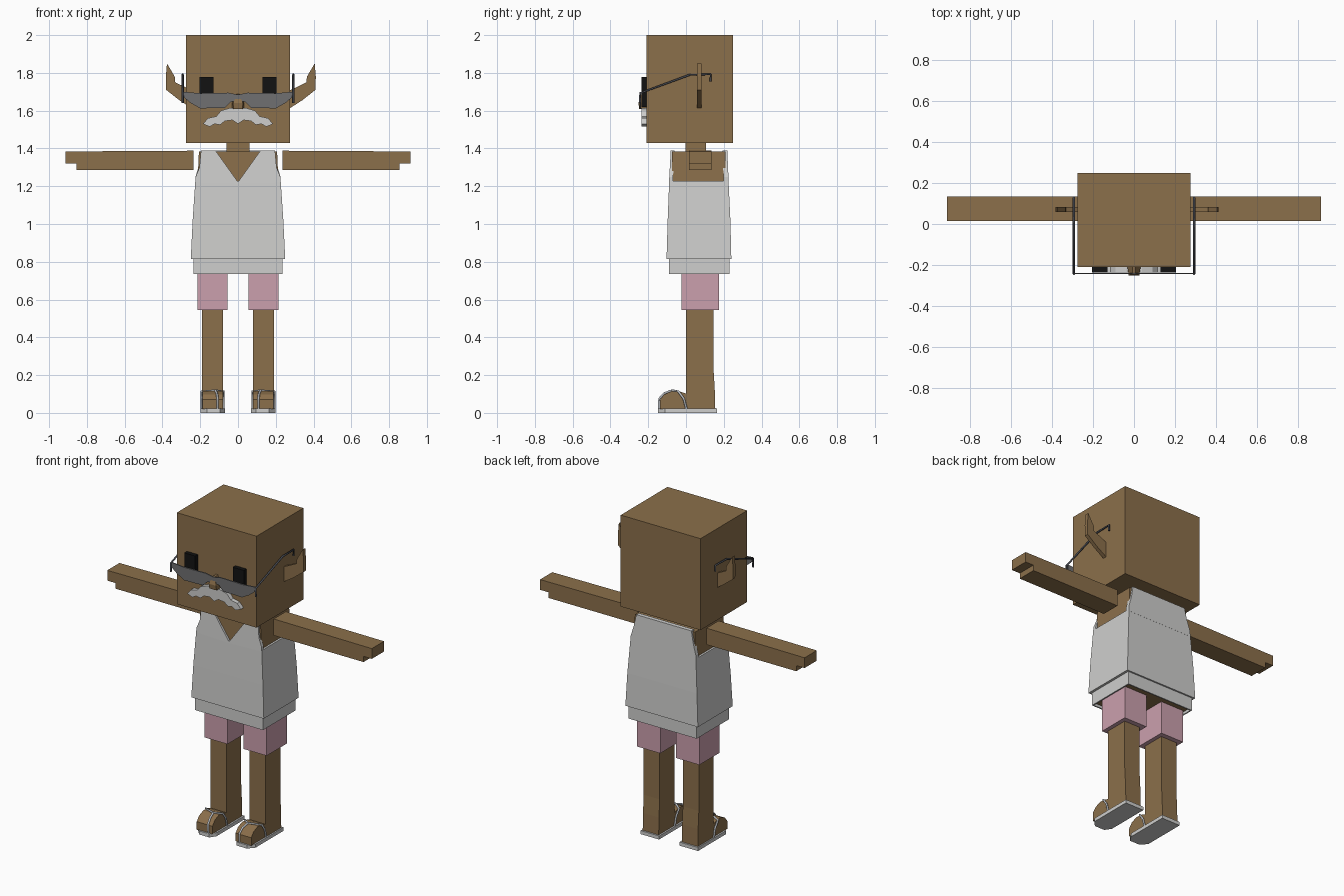
import bpy, bmesh

cube = bpy.data.objects.get("Cube")
if cube:
    bpy.data.objects.remove(cube, do_unlink=True)


def material(name, rgb):
    m = bpy.data.materials.new(name)
    m.use_nodes = True
    m.diffuse_color = (*rgb, 1)
    m.node_tree.nodes["Principled BSDF"].inputs["Base Color"].default_value = (*rgb, 1)
    return m


SKIN = material("skin brown", (0.26, 0.16, 0.07))
SHIRT = material("off white", (0.62, 0.62, 0.61))
PINK = material("shorts pink", (0.60, 0.35, 0.42))
BLACK = material("eye black", (0.006, 0.006, 0.006))
LENS = material("lens grey", (0.16, 0.16, 0.165))
FRAME = material("frame dark grey", (0.06, 0.065, 0.08))
STRAP = material("strap grey", (0.50, 0.52, 0.55))


def link(name, mesh, mat):
    mesh.materials.clear()
    mesh.materials.append(mat)
    ob = bpy.data.objects.new(name, mesh)
    bpy.context.collection.objects.link(ob)
    return ob


def loft(name, rings, mat, caps=True):
    """Join equal-length rings of points, capping both ends or closing the loop."""
    bm = bmesh.new()
    vs = [[bm.verts.new(p) for p in r] for r in rings]
    n = len(rings[0])
    pairs = list(zip(vs, vs[1:])) + ([] if caps else [(vs[-1], vs[0])])
    for a, b in pairs:
        for i in range(n):
            j = (i + 1) % n
            bm.faces.new((a[i], a[j], b[j], b[i]))
    if caps:
        bm.faces.new(vs[0])
        bm.faces.new(vs[-1])
    bmesh.ops.recalc_face_normals(bm, faces=bm.faces)
    mesh = bpy.data.meshes.new(name)
    bm.to_mesh(mesh)
    bm.free()
    return link(name, mesh, mat)


def prism(name, pts, axis, lo, hi, mat):
    """Extrude a flat outline along one axis."""
    place = {"x": lambda p, d: (d, p[0], p[1]),
             "y": lambda p, d: (p[0], d, p[1]),
             "z": lambda p, d: (p[0], p[1], d)}[axis]
    return loft(name, [[place(p, d) for p in pts] for d in (lo, hi)], mat)


def rect(x0, x1, y0, y1, z):
    return [(x0, y0, z), (x1, y0, z), (x1, y1, z), (x0, y1, z)]


def box(name, x, y, z, mat):
    return loft(name, [rect(*x, *y, h) for h in z], mat)


def tube(name, pts, radius, mat):
    cu = bpy.data.curves.new(name, "CURVE")
    cu.dimensions = "3D"
    cu.bevel_depth = radius
    cu.bevel_resolution = 1
    cu.use_fill_caps = True
    sp = cu.splines.new("POLY")
    sp.points.add(len(pts) - 1)
    for q, p in zip(sp.points, pts):
        q.co = (*p, 1)
    tmp = bpy.data.objects.new(name + "_path", cu)
    bpy.context.collection.objects.link(tmp)
    mesh = bpy.data.meshes.new_from_object(tmp.evaluated_get(bpy.context.evaluated_depsgraph_get()))
    bpy.data.objects.remove(tmp, do_unlink=True)
    return link(name, mesh, mat)


def flip(pts, s):
    return [(s * p[0], *p[1:]) for p in pts]


def both(half):
    """Complete a half outline, whose ends lie on x = 0, with its reflection."""
    return half + flip(half[-2:0:-1], -1)


# Head, neck and torso
box("head", (-0.275, 0.275), (-0.21, 0.25), (1.43, 2.0), SKIN)
box("neck", (-0.06, 0.06), (-0.003, 0.105), (1.37, 1.44), SKIN)
loft("torso", [rect(-0.225, 0.225, -0.08, 0.22, 0.75),
               rect(-0.215, 0.215, -0.076, 0.212, 1.2),
               rect(-0.207, 0.207, -0.073, 0.208, 1.383)], SKIN)

# Sleeveless shirt: body, hollow hem, V-neck front and plain back
loft("shirt_body", [rect(-0.25, 0.25, -0.103, 0.24, 0.815),
                    rect(-0.24, 0.24, -0.097, 0.235, 1.02),
                    rect(-0.226, 0.226, -0.089, 0.225, 1.228)], SHIRT)
hem_out = [rect(-0.235, 0.235, -0.09, 0.23, z) for z in (0.735, 0.83)]
hem_in = [rect(-0.227, 0.227, -0.082, 0.222, z) for z in (0.83, 0.735)]
loft("shirt_hem", hem_out + hem_in, SHIRT, caps=False)
front = both([(0, 1.222), (0.12, 1.39), (0.196, 1.39), (0.204, 1.3), (0.224, 1.25),
              (0.226, 1.222), (0, 1.222)][:-1] + [(0, 1.215)])
panel = prism("shirt_front", front, "y", -0.09, -0.07, SHIRT)
back = both([(0, 1.39), (0.19, 1.39), (0.204, 1.32), (0.225, 1.25), (0.226, 1.215), (0, 1.215)])
rear = prism("shirt_back", back, "y", 0.2, 0.226, SHIRT)
for ob, lean in ((panel, 0.055), (rear, -0.045)):
    for v in ob.data.vertices:
        v.co.y += lean * (v.co.z - 1.222)

# Nose, moustache and sunglasses lens
loft("nose", [[(-0.033, -0.2, 1.61), (0.033, -0.2, 1.61), (0.024, -0.248, 1.61), (-0.024, -0.248, 1.61)],
              [(-0.033, -0.2, 1.64), (0.033, -0.2, 1.64), (0.026, -0.252, 1.64), (-0.026, -0.252, 1.64)],
              [(-0.008, -0.2, 1.69), (0.008, -0.2, 1.69), (0.006, -0.238, 1.685), (-0.006, -0.238, 1.685)]], SKIN)
prism("moustache", both([(0, 1.61), (0.04, 1.615), (0.09, 1.6), (0.115, 1.57), (0.16, 1.56),
                         (0.185, 1.53), (0.15, 1.515), (0.125, 1.53), (0.095, 1.525), (0.07, 1.545),
                         (0.03, 1.55), (0, 1.53)]), "y", -0.236, -0.205, SHIRT)
lens = both([(0, 1.685), (0.05, 1.695), (0.2, 1.692), (0.29, 1.7), (0.286, 1.67), (0.25, 1.64),
             (0.2, 1.612), (0.07, 1.615), (0.04, 1.645), (0, 1.655)])
prism("sunglasses_lens", lens, "y", -0.245, -0.238, LENS)

# Paired parts
ear = [(0.27, 1.61), (0.34, 1.655), (0.41, 1.71), (0.412, 1.78), (0.406, 1.85),
       (0.365, 1.78), (0.362, 1.75), (0.27, 1.705)]
sole = [(0.07, -0.11), (0.095, -0.148), (0.165, -0.148), (0.198, -0.11), (0.198, 0.165), (0.07, 0.165)]
foot = [(0.05, 0.02), (-0.138, 0.02), (-0.138, 0.07), (-0.115, 0.098), (-0.075, 0.115),
        (-0.03, 0.112), (0.005, 0.1), (0.05, 0.1)]
for side, s in (("left", 1), ("right", -1)):
    def span(a, b):
        return sorted((s * a, s * b))

    inset = 0 if s > 0 else 0.03
    prism(side + "_ear", [(s * (x - inset), z) for x, z in ear], "y", 0.058, 0.082, SKIN)
    box(side + "_eye", span(0.13, 0.205), (-0.236, -0.2), (1.62, 1.778), BLACK)
    tube(side + "_glasses_arm", flip([(0.293, -0.243, 1.64), (0.293, -0.243, 1.693), (0.293, 0.02, 1.79),
                                      (0.293, 0.13, 1.792), (0.293, 0.13, 1.755)], s), 0.006, FRAME)

    # Arm with a shorter lower step at the hand
    arm = [(0.235, 1.285), (0.855, 1.285), (0.855, 1.32), (0.912, 1.32), (0.912, 1.384), (0.235, 1.388)]
    prism(side + "_arm", flip(arm, s), "y", 0.015, 0.135, SKIN)

    # Leg, shorts and foot
    box(side + "_shorts", span(0.055, 0.215), (-0.025, 0.175), (0.545, 0.76), PINK)
    x = span(0.08, 0.19)
    loft(side + "_leg", [rect(*x, 0, 0.155, 0.02), rect(*x, 0, 0.152, 0.13),
                         rect(*x, 0, 0.145, 0.24), rect(*x, 0, 0.145, 0.56)], SKIN)
    prism(side + "_foot", foot, "x", *span(0.08, 0.188), SKIN)

    # Sandal: sole, toe thong and side straps
    prism(side + "_sole", flip(sole, s), "z", 0, 0.022, SHIRT)
    tube(side + "_toe_thong", flip([(0.108, -0.142, 0.02), (0.108, -0.142, 0.075),
                                    (0.112, -0.115, 0.104), (0.12, -0.073, 0.119)], s), 0.006, STRAP)
    for edge, x_out in (("inner", 0.076), ("outer", 0.193)):
        tube(side + "_" + edge + "_strap",
             flip([(0.12, -0.073, 0.119), (x_out, -0.04, 0.113), (x_out, -0.012, 0.075),
                   (x_out, 0.003, 0.02)], s), 0.006, STRAP)
